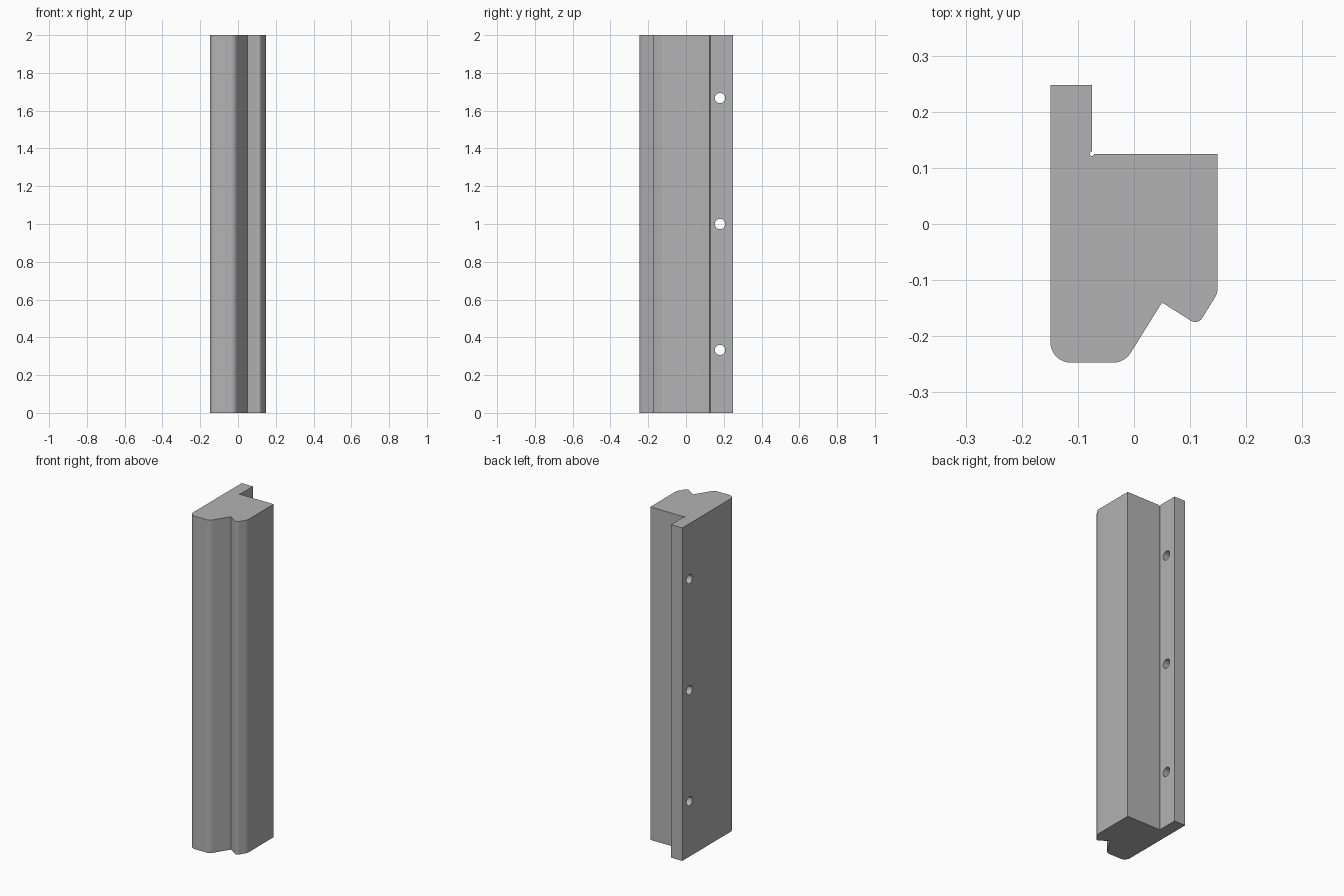
import bpy, bmesh, math
from mathutils import Vector

if "Cube" in bpy.data.objects:
    bpy.data.objects.remove(bpy.data.objects["Cube"])

HEIGHT = 2.0
grey = bpy.data.materials.new("plain_grey")
grey.diffuse_color = (0.45, 0.45, 0.45, 1)
grey.use_nodes = True
grey.node_tree.nodes["Principled BSDF"].inputs["Base Color"].default_value = grey.diffuse_color

# Cross-section corners, anticlockwise: x, y, rounding radius
CORNERS = [
    (-0.149, 0.248, 0), (-0.149, -0.247, 0.036), (-0.017, -0.247, 0.036),
    (0.05, -0.14, 0), (0.1137, -0.180, 0.014), (0.149, -0.1236, 0.036),
    (0.149, 0.125, 0), "relief", (-0.075, 0.248, 0),
]
RELIEF = Vector((-0.075, 0.125))
RELIEF_RADIUS = 0.004


def rounded(prev, corner, nxt, radius, steps=8):
    """Points of an arc tangent to both sides of a corner."""
    a, b = (prev - corner).normalized(), (nxt - corner).normalized()
    half = a.angle(b) / 2
    centre = corner + (a + b).normalized() * radius / math.sin(half)
    start = corner + a * radius / math.tan(half) - centre
    end = corner + b * radius / math.tan(half) - centre
    sweep = math.pi - 2 * half
    return [centre + (start * math.sin(sweep * (1 - i / steps))
                      + end * math.sin(sweep * i / steps)) / math.sin(sweep)
            for i in range(steps + 1)]


def profile():
    spots = [RELIEF if c == "relief" else Vector(c[:2]) for c in CORNERS]
    points = []
    for i, c in enumerate(CORNERS):
        if c == "relief":
            # Round relief groove cut into the inner corner
            for k in range(13):
                t = -math.radians(270) * k / 12
                points.append(RELIEF + RELIEF_RADIUS * Vector((math.cos(t), math.sin(t))))
        elif c[2]:
            points += rounded(spots[i - 1], spots[i], spots[(i + 1) % len(spots)], c[2])
        else:
            points.append(spots[i])
    return points


def make_object(name, bm):
    bmesh.ops.recalc_face_normals(bm, faces=bm.faces)
    mesh = bpy.data.meshes.new(name)
    bm.to_mesh(mesh)
    bm.free()
    mesh.materials.append(grey)
    obj = bpy.data.objects.new(name, mesh)
    bpy.context.collection.objects.link(obj)
    return obj


# Extruded rail body
bm = bmesh.new()
base = bm.faces.new([bm.verts.new((p.x, p.y, 0)) for p in profile()])
top = bmesh.ops.extrude_face_region(bm, geom=[base])["geom"]
bmesh.ops.translate(bm, vec=(0, 0, HEIGHT),
                    verts=[v for v in top if isinstance(v, bmesh.types.BMVert)])
rail = make_object("rail_body", bm)

# Three screw holes through the back flange
bm = bmesh.new()
for i in range(3):
    ring = [bm.verts.new((-0.2, 0.18 + 0.027 * math.cos(t), HEIGHT * (2 * i + 1) / 6 + 0.027 * math.sin(t)))
            for t in (math.tau * k / 32 for k in range(32))]
    cap = bm.faces.new(ring)
    far = bmesh.ops.extrude_face_region(bm, geom=[cap])["geom"]
    bmesh.ops.translate(bm, vec=(0.18, 0, 0),
                        verts=[v for v in far if isinstance(v, bmesh.types.BMVert)])
cutter = make_object("hole_cutter", bm)
cutter.hide_render = True

cut = rail.modifiers.new("screw_holes", "BOOLEAN")
cut.operation = "DIFFERENCE"
cut.solver = "EXACT"
cut.object = cutter
bpy.context.view_layer.objects.active = rail
rail.select_set(True)
cutter.select_set(False)
bpy.ops.object.modifier_apply(modifier=cut.name)
bpy.data.objects.remove(cutter, do_unlink=True)

# Smooth the rounded edges, keep the rest sharp
bpy.ops.object.shade_smooth_by_angle(angle=math.radians(25))
